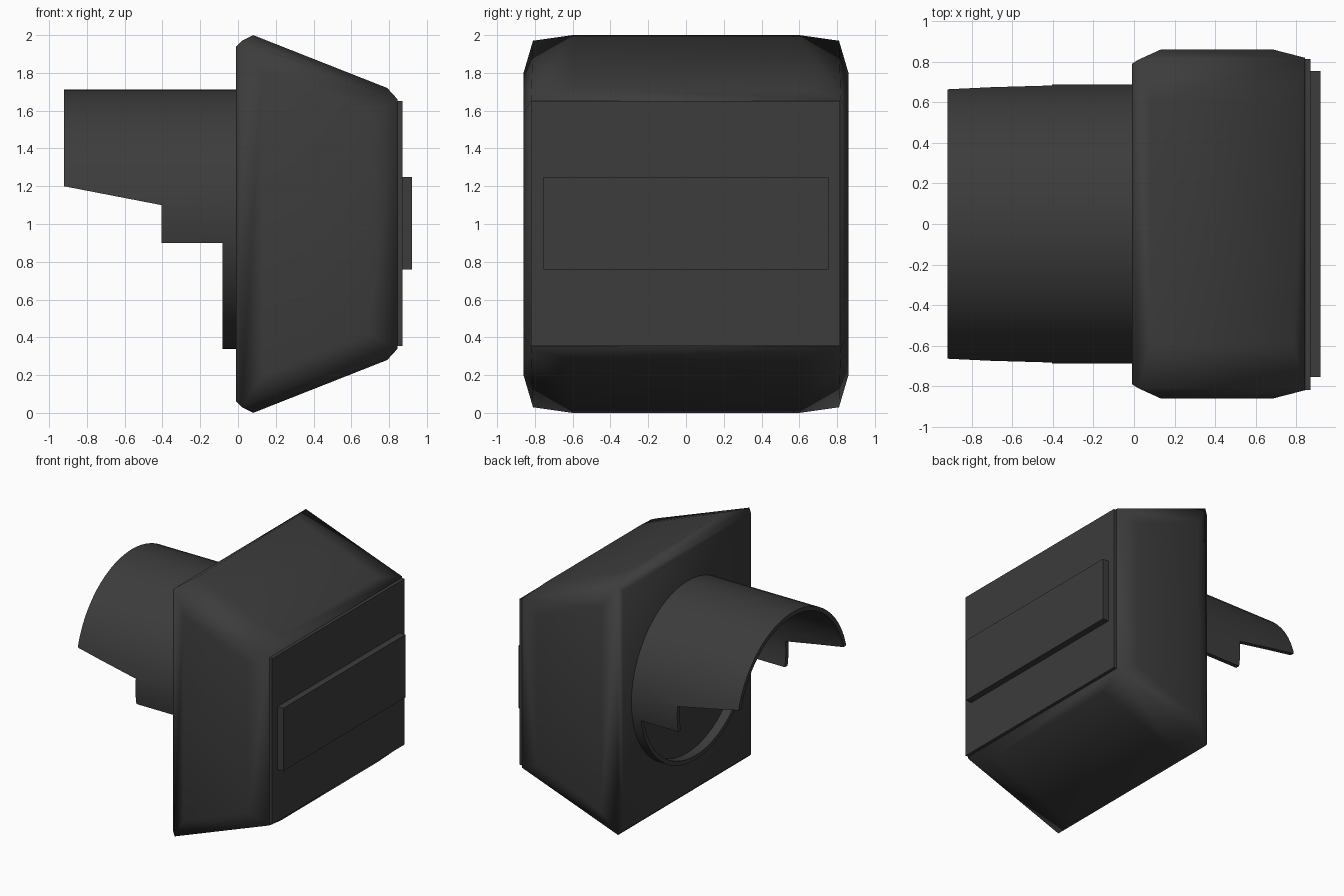
import bpy, bmesh
from math import radians
from mathutils import Matrix, Vector

cube = bpy.data.objects.get("Cube")
if cube:
    bpy.data.objects.remove(cube, do_unlink=True)

# Single dark housing colour
mat = bpy.data.materials.new("charcoal")
mat.use_nodes = True
colour = (0.045, 0.045, 0.045, 1)
mat.diffuse_color = colour
mat.node_tree.nodes["Principled BSDF"].inputs["Base Color"].default_value = colour

MID = 1.0       # mid height of the housing
AXIS = 1.025    # height of the visor axis


def add(name, bm, smooth=None):
    bmesh.ops.recalc_face_normals(bm, faces=bm.faces[:])
    mesh = bpy.data.meshes.new(name)
    bm.to_mesh(mesh)
    bm.free()
    mesh.materials.append(mat)
    ob = bpy.data.objects.new(name, mesh)
    bpy.context.collection.objects.link(ob)
    if smooth:
        smooth_object(ob, smooth)
    return ob


def smooth_object(ob, angle):
    bpy.ops.object.select_all(action='DESELECT')
    ob.select_set(True)
    bpy.context.view_layer.objects.active = ob
    bpy.ops.object.shade_smooth_by_angle(angle=radians(angle))


def box(name, lo, hi):
    bm = bmesh.new()
    lo, hi = Vector(lo), Vector(hi)
    bmesh.ops.create_cube(bm, size=1)
    for v in bm.verts:
        v.co = (lo + hi) / 2 + v.co * (hi - lo)
    return add(name, bm)


# Housing: tapered block with softly raised panels on its four sides
rings = [(-0.01, 0.79, 0.94), (0.02, 0.81, 0.97),    # face rim
         (0.08, 0.60, 1.00), (0.79, 0.60, 0.72),     # top and bottom panels
         (0.13, 0.86, 0.80), (0.69, 0.86, 0.58),     # side panels
         (0.845, 0.82, 0.66)]                        # rear rim
bm = bmesh.new()
for x, y, h in rings:
    for sy in (-1, 1):
        for sz in (-1, 1):
            bm.verts.new((x, sy * y, MID + sz * h))
bmesh.ops.convex_hull(bm, input=bm.verts[:])
bmesh.ops.dissolve_limit(bm, angle_limit=radians(1), verts=bm.verts[:], edges=bm.edges[:])
add("housing", bm, 60)

# Rear cover and its raised strip
box("rear_cover", (0.83, -0.82, 0.355), (0.87, 0.815, 1.65))
box("rear_strip", (0.86, -0.755, 0.76), (0.92, 0.755, 1.25))

# Visor: a thin tube along x, trimmed by a stepped side profile
bm = bmesh.new()
SEG = 64
loops = []
for x, r in ((-0.92, 0.688), (0.02, 0.688), (0.02, 0.655), (-0.92, 0.655)):
    ring = bmesh.ops.create_circle(bm, segments=SEG, radius=r)["verts"]
    turn = Matrix.Translation((x, 0, AXIS)) @ Matrix.Rotation(radians(90), 4, 'Y')
    bmesh.ops.transform(bm, matrix=turn, verts=ring)
    loops.append(ring)
for a, b in zip(loops, loops[1:] + loops[:1]):
    for i in range(SEG):
        j = (i + 1) % SEG
        bm.faces.new((a[i], a[j], b[j], b[i]))
visor = add("visor", bm)

profile = [(-1.0, 1.215), (-0.405, 1.1), (-0.405, 0.9), (-0.083, 0.9),
           (-0.083, 0.2), (0.1, 0.2), (0.1, 1.9), (-1.0, 1.9)]
bm = bmesh.new()
face = bm.faces.new([bm.verts.new((x, -1, z)) for x, z in profile])
side = bmesh.ops.extrude_face_region(bm, geom=[face])["geom"]
bmesh.ops.translate(bm, vec=(0, 2, 0), verts=[g for g in side if isinstance(g, bmesh.types.BMVert)])
cutter = add("visor_cutter", bm)
cutter.hide_render = True

trim = visor.modifiers.new("trim", 'BOOLEAN')
trim.operation = 'INTERSECT'
trim.solver = 'EXACT'
trim.object = cutter
bpy.context.view_layer.update()
graph = bpy.context.evaluated_depsgraph_get()
trimmed = bpy.data.meshes.new_from_object(visor.evaluated_get(graph))
visor.modifiers.clear()
visor.data = trimmed
bpy.data.objects.remove(cutter, do_unlink=True)
smooth_object(visor, 30)
